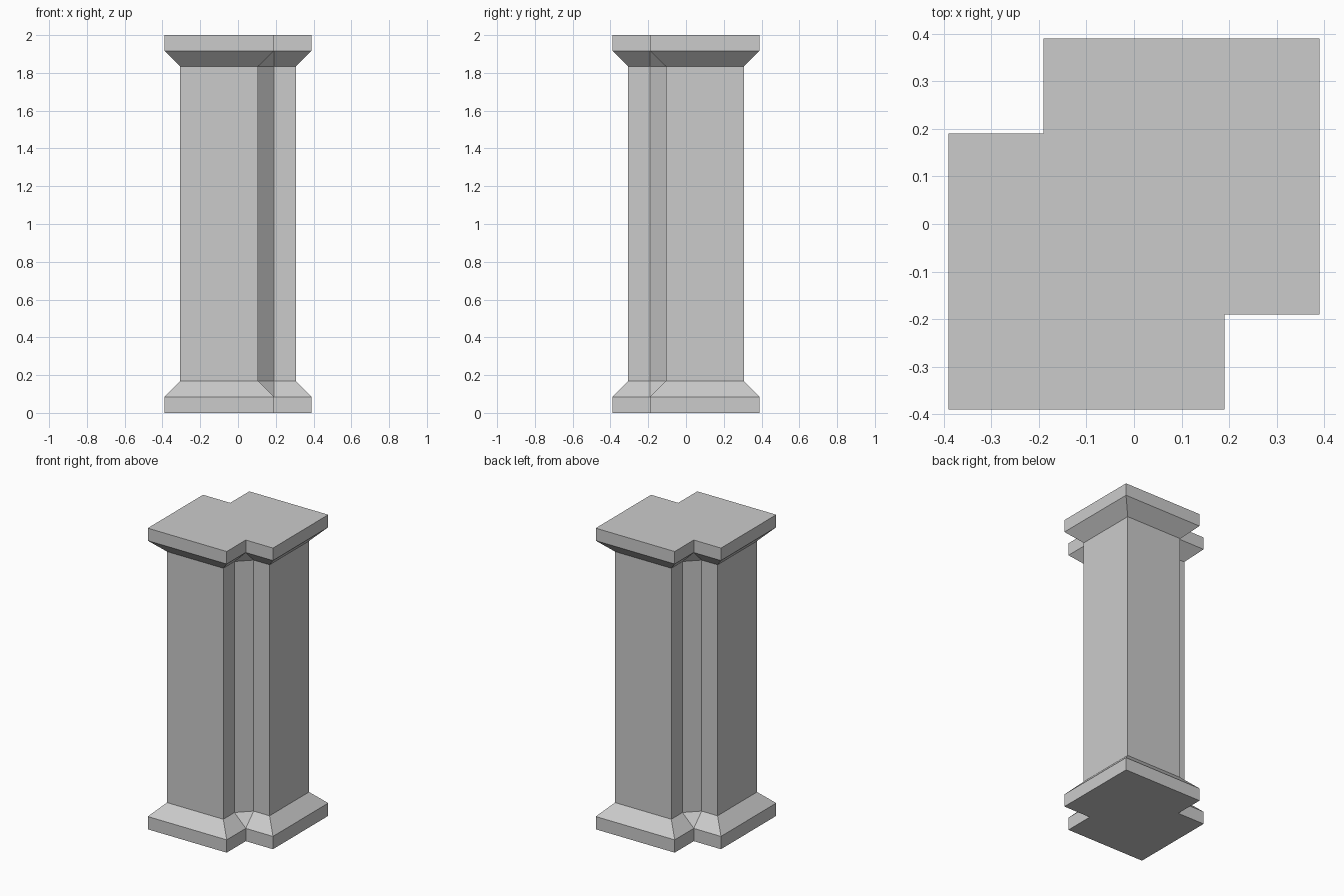
import bpy
import bmesh

if "Cube" in bpy.data.objects:
    bpy.data.objects.remove(bpy.data.objects["Cube"], do_unlink=True)

# Single stone colour
stone = bpy.data.materials.new("grey_stone")
stone.use_nodes = True
stone.diffuse_color = (0.6, 0.6, 0.6, 1)
stone.node_tree.nodes["Principled BSDF"].inputs["Base Color"].default_value = (0.6, 0.6, 0.6, 1)


def outline(half, notch_a, notch_b):
    """Square with two opposite notched corners; the notch's inner corner runs a to b."""
    side = [(-half, -half), (notch_a[0], -half), notch_a, notch_b, (half, notch_b[1])]
    return side + [(-x, -y) for x, y in side]


slab = outline(0.39, (0.19, -0.19), (0.19, -0.19))
column = outline(0.307, (0.107, -0.19), (0.19, -0.107))


def loft(name, sections, cap_bottom=False, cap_top=False):
    """Join a stack of (outline, height) sections into one part."""
    bm = bmesh.new()
    rings = [[bm.verts.new((x, y, z)) for x, y in pts] for pts, z in sections]
    for low, high in zip(rings, rings[1:]):
        for i in range(len(low)):
            j = (i + 1) % len(low)
            bm.faces.new((low[i], low[j], high[j], high[i]))
    if cap_bottom:
        bm.faces.new(rings[0][::-1])
    if cap_top:
        bm.faces.new(rings[-1])
    # Collapse the chamfer where the notch corner is sharp
    bmesh.ops.remove_doubles(bm, verts=bm.verts[:], dist=0.0001)
    mesh = bpy.data.meshes.new(name)
    bm.to_mesh(mesh)
    bm.free()
    mesh.materials.append(stone)
    bpy.context.collection.objects.link(bpy.data.objects.new(name, mesh))


# Plinth with sloped shoulder, shaft, and the mirrored capital
loft("base", [(slab, 0), (slab, 0.085), (column, 0.168)], cap_bottom=True)
loft("shaft", [(column, 0.168), (column, 1.835)])
loft("capital", [(column, 1.835), (slab, 1.917), (slab, 2)], cap_top=True)
